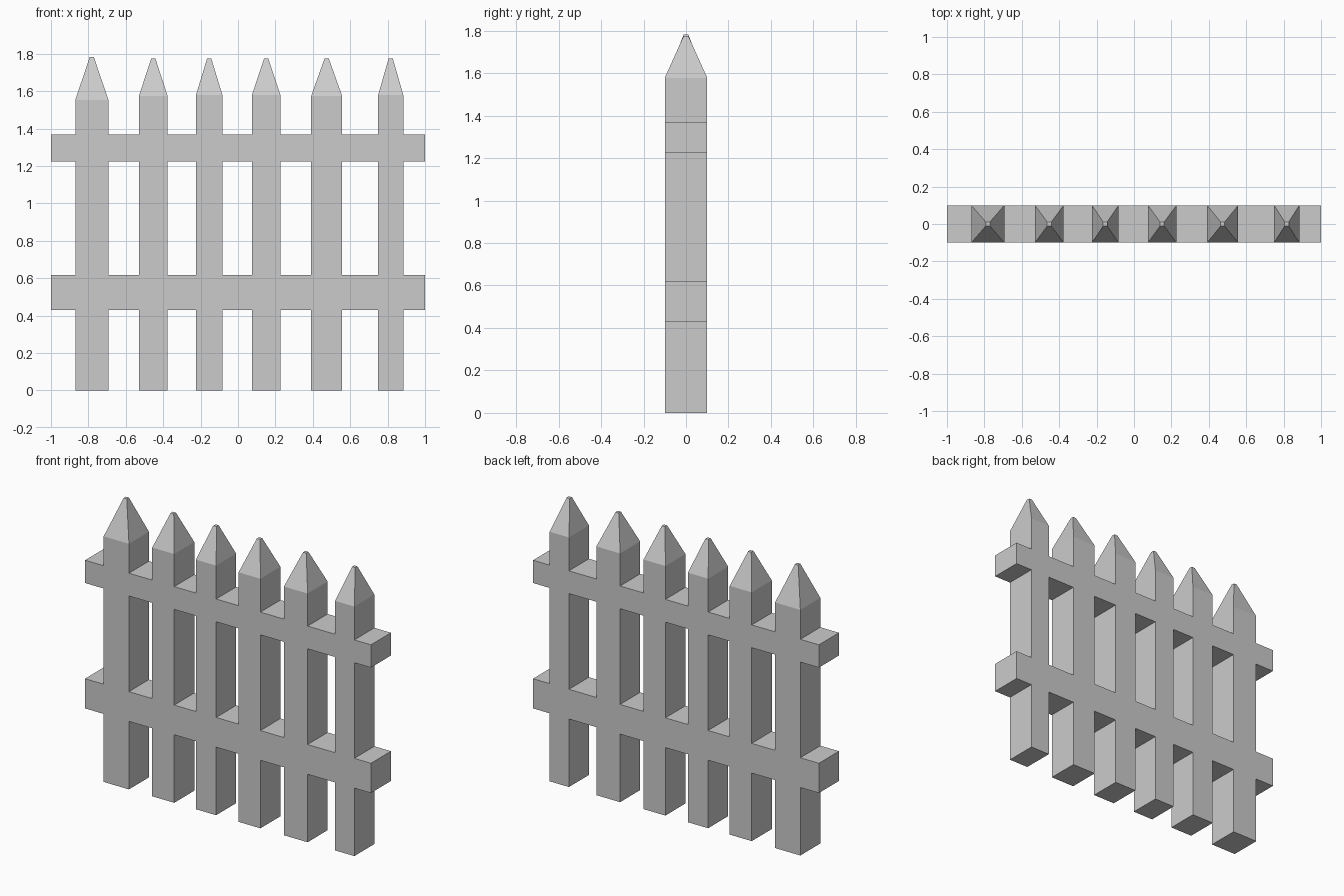
import bpy, bmesh

if "Cube" in bpy.data.objects:
    bpy.data.objects.remove(bpy.data.objects["Cube"])

HALF_DEPTH = 0.1
TIP = 0.011


def finish(name, bm):
    bmesh.ops.recalc_face_normals(bm, faces=bm.faces)
    mesh = bpy.data.meshes.new(name)
    bm.to_mesh(mesh)
    bm.free()
    obj = bpy.data.objects.new(name, mesh)
    bpy.context.collection.objects.link(obj)
    return obj


def loft(name, sections):
    """Stack rectangles (x0, x1, half_depth, z) into a closed solid."""
    bm = bmesh.new()
    rings = [[bm.verts.new(p) for p in ((x0, -d, z), (x1, -d, z), (x1, d, z), (x0, d, z))]
             for x0, x1, d, z in sections]
    bm.faces.new(rings[0])
    bm.faces.new(rings[-1])
    for a, b in zip(rings, rings[1:]):
        for i in range(4):
            j = (i + 1) % 4
            bm.faces.new((a[i], a[j], b[j], b[i]))
    return finish(name, bm)


# Pickets with pyramid points: left, right, shoulder height, tip height
pickets = [(-0.87, -0.693, 1.553, 1.782), (-0.53, -0.376, 1.573, 1.775),
           (-0.225, -0.083, 1.578, 1.775), (0.074, 0.227, 1.578, 1.775),
           (0.391, 0.557, 1.573, 1.775), (0.749, 0.884, 1.578, 1.775)]
posts = []
for i, (x0, x1, shoulder, top) in enumerate(pickets, 1):
    mid = (x0 + x1) / 2
    posts.append(loft(f"picket_{i}", [(x0, x1, HALF_DEPTH, 0), (x0, x1, HALF_DEPTH, shoulder),
                                      (mid - TIP, mid + TIP, TIP, top)]))

# Horizontal rails, flush with the pickets front and back
rails = [loft(name, [(-1, 1, HALF_DEPTH, z0), (-1, 1, HALF_DEPTH, z1)])
         for name, z0, z1 in (("lower_rail", 0.43, 0.618), ("upper_rail", 1.223, 1.367))]

# Weld the rails and pickets into one solid fence
fence = rails[0]
fence.name = "picket_fence"
for part in posts + rails[1:]:
    mod = fence.modifiers.new("weld_" + part.name, 'BOOLEAN')
    mod.operation = 'UNION'
    mod.solver = 'EXACT'
    mod.object = part
    part.hide_render = True
    part.hide_set(True)
